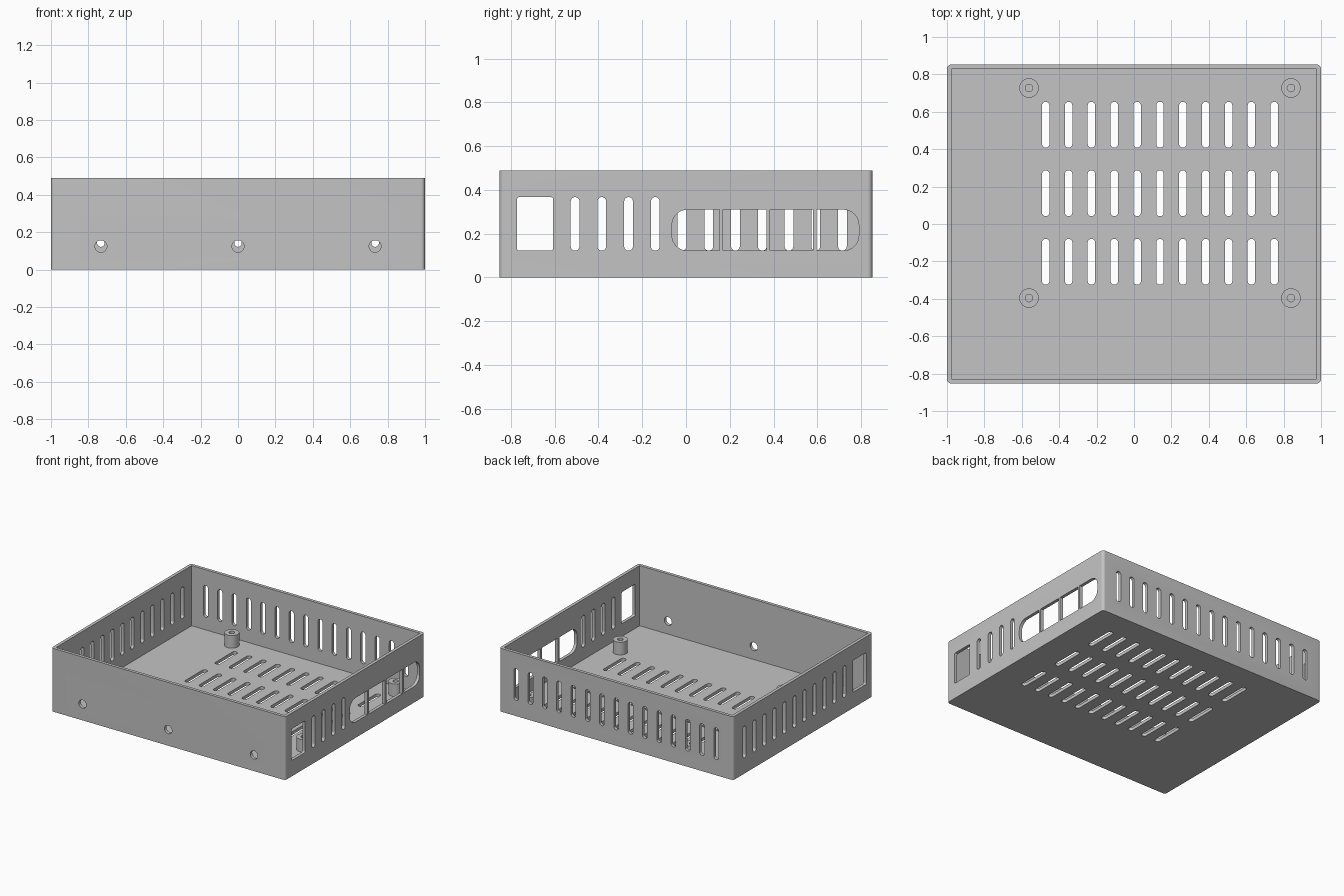
import bpy, bmesh, math
from mathutils import Vector

if "Cube" in bpy.data.objects:
    bpy.data.objects.remove(bpy.data.objects["Cube"], do_unlink=True)

grey = bpy.data.materials.new("grey_plastic")
grey.use_nodes = True
colour = (0.55, 0.55, 0.55, 1)
grey.diffuse_color = colour
grey.node_tree.nodes["Principled BSDF"].inputs["Base Color"].default_value = colour

X, Y, Z = Vector((1, 0, 0)), Vector((0, 1, 0)), Vector((0, 0, 1))
HALF_X, HALF_Y, HEIGHT, WALL = 1.0, 0.852, 0.489, 0.0244
PITCH, SLOT_W, SLOT_L = 0.1222, 0.04, 0.245
SLOT_Z = 0.2445
CUT = 0.1


def prism(bm, centre, u, v, w, h, radii, depth, segs=8):
    """Rounded rectangle w by h in the u-v plane, extruded through its centre."""
    n = u.cross(v)
    outline = []
    for i, (su, sv) in enumerate(((1, 1), (-1, 1), (-1, -1), (1, -1))):
        r = radii[i]
        for k in range(segs + 1 if r else 1):
            a = math.pi / 2 * (i + k / segs)
            p = u * (su * (w / 2 - r) + r * math.cos(a)) if r else u * (su * w / 2)
            q = v * (sv * (h / 2 - r) + r * math.sin(a)) if r else v * (sv * h / 2)
            if not outline or (outline[-1] - p - q).length > 1e-5:
                outline.append(p + q)
    if (outline[0] - outline[-1]).length < 1e-5:
        outline.pop()
    low, high = [[bm.verts.new(Vector(centre) + p + n * s * depth / 2) for p in outline]
                 for s in (-1, 1)]
    bm.faces.new(low[::-1])
    bm.faces.new(high)
    for i in range(len(low)):
        j = (i + 1) % len(low)
        bm.faces.new((low[i], low[j], high[j], high[i]))


def make(name, bm):
    bmesh.ops.recalc_face_normals(bm, faces=bm.faces[:])
    mesh = bpy.data.meshes.new(name)
    bm.to_mesh(mesh)
    bm.free()
    mesh.materials.append(grey)
    obj = bpy.data.objects.new(name, mesh)
    bpy.context.collection.objects.link(obj)
    return obj


def smooth(obj):
    bpy.ops.object.select_all(action='DESELECT')
    obj.select_set(True)
    bpy.context.view_layer.objects.active = obj
    bpy.ops.object.shade_smooth_by_angle(angle=math.radians(30))


def cut(obj, cutter):
    mod = obj.modifiers.new("cut", 'BOOLEAN')
    mod.operation, mod.solver, mod.object = 'DIFFERENCE', 'EXACT', cutter
    bpy.ops.object.select_all(action='DESELECT')
    obj.select_set(True)
    bpy.context.view_layer.objects.active = obj
    bpy.ops.object.modifier_apply(modifier=mod.name)
    bpy.data.objects.remove(cutter, do_unlink=True)


# Open tray: rounded outer block and square-cornered cavity
bm = bmesh.new()
prism(bm, (0, 0, HEIGHT / 2), X, Y, 2 * HALF_X, 2 * HALF_Y, [0.022] * 4, HEIGHT)
tray = make("case_tray", bm)
bm = bmesh.new()
prism(bm, (0, 0, WALL + 0.5), X, Y, 2 * (HALF_X - WALL), 2 * (HALF_Y - WALL), [0] * 4, 1)
cut(tray, make("cavity_cutter", bm))

bm = bmesh.new()
round_end = [SLOT_W / 2] * 4

# Floor vents
for row in (-0.202, 0.164, 0.531):
    for i in range(11):
        prism(bm, (0.139 + (i - 5) * PITCH, row, WALL / 2), X, Y,
              SLOT_W, SLOT_L, round_end, CUT)

# Back wall vents
for i in range(-7, 8):
    prism(bm, (i * PITCH, HALF_Y - WALL / 2, SLOT_Z), X, Z, SLOT_W, SLOT_L, round_end, CUT)

# Side wall vents and square openings
for side, count in ((1, 4), (-1, 11)):
    wall_x = side * (HALF_X - WALL / 2)
    for i in range(count):
        prism(bm, (wall_x, -0.507 + i * PITCH, SLOT_Z), Y, Z, SLOT_W, SLOT_L, round_end, CUT)
    prism(bm, (wall_x, -0.69, SLOT_Z), Y, Z, 0.165, SLOT_L, [0.01] * 4, CUT)

# Port windows separated by thin bars, rounded at the outer ends
R = 0.07
windows = ((-0.064, 0.153, [0, R, R, 0]), (0.17, 0.367, [0] * 4),
           (0.383, 0.58, [0] * 4), (0.597, 0.79, [R, 0, 0, R]))
for a, b, radii in windows:
    prism(bm, (HALF_X - WALL / 2, (a + b) / 2, 0.216), Y, Z, b - a, 0.187, radii, CUT)

# Front screw holes
for x in (-0.733, 0, 0.733):
    prism(bm, (x, WALL / 2 - HALF_Y, 0.125), X, Z, 0.064, 0.064, [0.032] * 4, CUT)

cut(tray, make("opening_cutter", bm))
smooth(tray)

# Standoffs: tubes with blind holes
SEGS = 40
profile = ((0.052, WALL - 0.003), (0.052, 0.122), (0.02, 0.122), (0.02, WALL + 0.001))
for x, xname in ((-0.5615, "right"), (0.839, "left")):
    for y, yname in ((-0.396, "front"), (0.727, "back")):
        bm = bmesh.new()
        rings = [[bm.verts.new((x + r * math.cos(t), y + r * math.sin(t), z))
                  for t in (2 * math.pi * k / SEGS for k in range(SEGS))] for r, z in profile]
        for lower, upper in zip(rings, rings[1:]):
            for k in range(SEGS):
                j = (k + 1) % SEGS
                bm.faces.new((lower[k], lower[j], upper[j], upper[k]))
        bm.faces.new(rings[0])
        bm.faces.new(rings[-1])
        smooth(make(f"standoff_{yname}_{xname}", bm))
